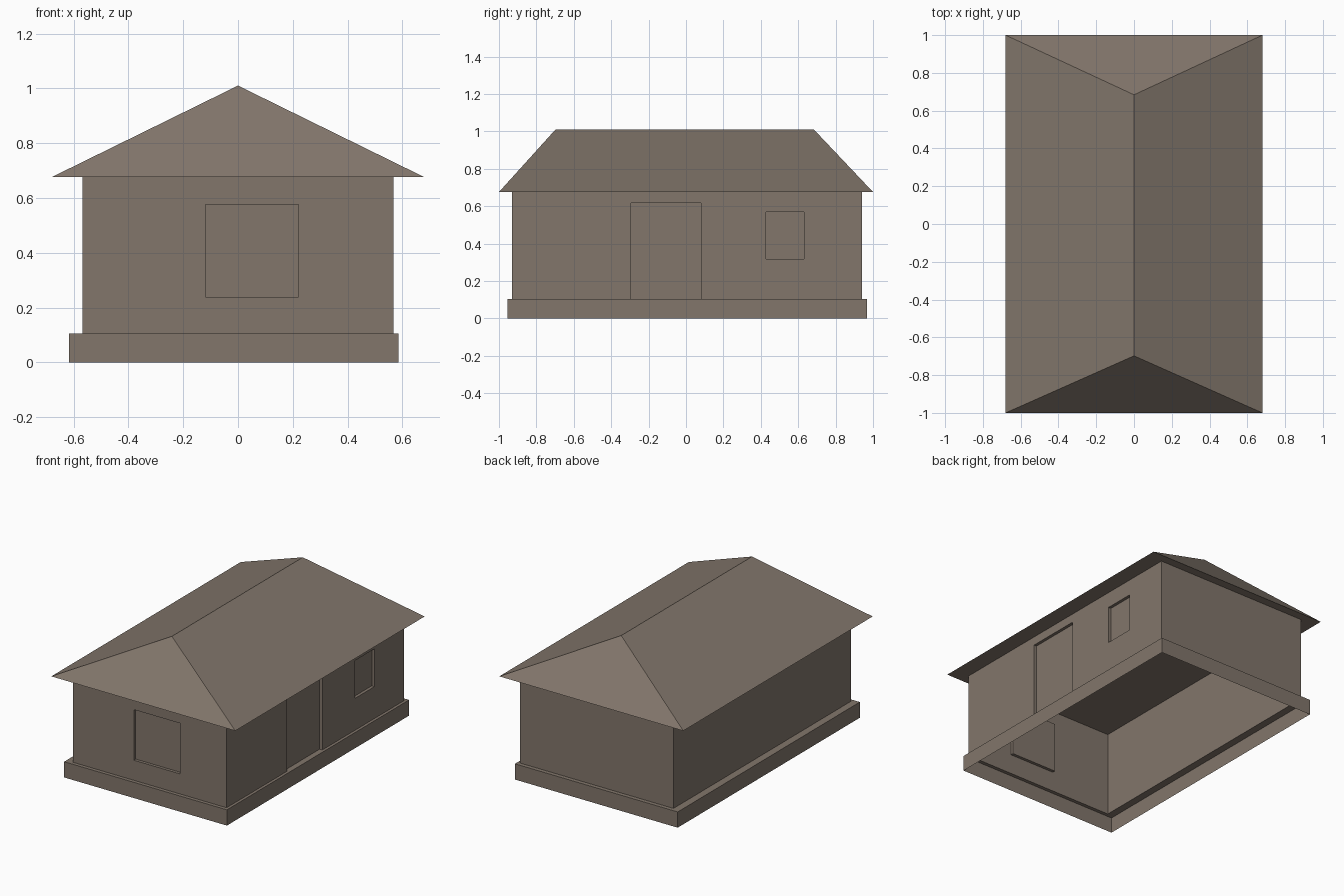
import bpy
import bmesh
from mathutils import Vector

cube = bpy.data.objects.get("Cube")
if cube:
    bpy.data.objects.remove(cube, do_unlink=True)

# Single clay colour
clay = bpy.data.materials.new("taupe_clay")
clay.use_nodes = True
colour = (0.223, 0.181, 0.147, 1)
clay.diffuse_color = colour
clay.node_tree.nodes["Principled BSDF"].inputs["Base Color"].default_value = colour

# Main dimensions
WX, WY0, WY1 = 0.567, -0.93, 0.942
FLOOR, EAVE, RIDGE = 0.105, 0.676, 1.01
RECESS = 0.02


def finish(name, bm):
    mesh = bpy.data.meshes.new(name)
    bm.to_mesh(mesh)
    bm.free()
    mesh.materials.append(clay)
    obj = bpy.data.objects.new(name, mesh)
    bpy.context.collection.objects.link(obj)
    return obj


def face(bm, points, out):
    """Add a face whose normal points along out."""
    f = bm.faces.new([bm.verts.new(p) for p in points])
    f.normal_update()
    if f.normal.dot(Vector(out)) < 0:
        f.normal_flip()


def rect(x0, x1, y0, y1, z):
    return [(x0, y0, z), (x1, y0, z), (x1, y1, z), (x0, y1, z)]


def wall(name, place, out, u0, u1, openings=()):
    """Thin wall with holes; place(u, depth, z) maps onto the wall plane."""
    bm = bmesh.new()
    us = sorted({u0, u1, *(u for o in openings for u in o[1:3])})
    zs = sorted({FLOOR, EAVE, *(z for o in openings for z in o[3:5])})
    for a, b in zip(us, us[1:]):
        for c, d in zip(zs, zs[1:]):
            u, z = (a + b) / 2, (c + d) / 2
            if not any(o[1] < u < o[2] and o[3] < z < o[4] for o in openings):
                face(bm, [place(a, 0, c), place(b, 0, c),
                          place(b, 0, d), place(a, 0, d)], out)
    bmesh.ops.remove_doubles(bm, verts=bm.verts, dist=1e-5)
    finish(name, bm)
    for o in openings:
        recess(*o, place, out)


def recess(name, a, b, c, d, place, out):
    """Shallow open box: a panel set back from the wall, with its reveals."""
    bm = bmesh.new()
    corners = [(a, c), (b, c), (b, d), (a, d)]
    face(bm, [place(u, RECESS, z) for u, z in corners], out)
    centre = Vector(place((a + b) / 2, 0, (c + d) / 2))
    for (u, z), (v, w) in zip(corners, corners[1:] + corners[:1]):
        inward = centre - Vector(place((u + v) / 2, 0, (z + w) / 2))
        face(bm, [place(u, 0, z), place(v, 0, w),
                  place(v, RECESS, w), place(u, RECESS, z)], inward)
    bmesh.ops.remove_doubles(bm, verts=bm.verts, dist=1e-5)
    finish(name, bm)


# Plinth: open skirt with a ledge running in to the walls
bm = bmesh.new()
rings = [rect(-0.617, 0.586, -0.954, 0.969, 0),
         rect(-0.617, 0.586, -0.954, 0.969, FLOOR),
         rect(-WX, WX, WY0, WY1, FLOOR)]
rings = [[bm.verts.new(p) for p in ring] for ring in rings]
for low, high in zip(rings, rings[1:]):
    for i in range(4):
        j = (i + 1) % 4
        bm.faces.new([low[i], low[j], high[j], high[i]])
finish("plinth", bm)

# Walls, with the door and windows set into the front and one side
wall("front_wall", lambda u, d, z: (u, WY0 + d, z), (0, -1, 0), -WX, WX,
     [("front_window", -0.119, 0.221, 0.239, 0.577)])
wall("back_wall", lambda u, d, z: (u, WY1 - d, z), (0, 1, 0), -WX, WX)
wall("door_side_wall", lambda u, d, z: (WX - d, u, z), (1, 0, 0), WY0, WY1,
     [("door", -0.294, 0.08, FLOOR, 0.618),
      ("side_window", 0.428, 0.631, 0.318, 0.57)])
wall("plain_side_wall", lambda u, d, z: (-WX + d, u, z), (-1, 0, 0), WY0, WY1)

# Hipped roof with a flat closed underside
bm = bmesh.new()
sw, se, ne, nw = [bm.verts.new(p) for p in rect(-0.68, 0.68, -1, 1, EAVE)]
south, north = [bm.verts.new((0, y, RIDGE)) for y in (-0.698, 0.684)]
for loop in ([sw, se, south], [se, ne, north, south], [ne, nw, north],
             [nw, sw, south, north], [nw, ne, se, sw]):
    bm.faces.new(loop)
finish("roof", bm)
